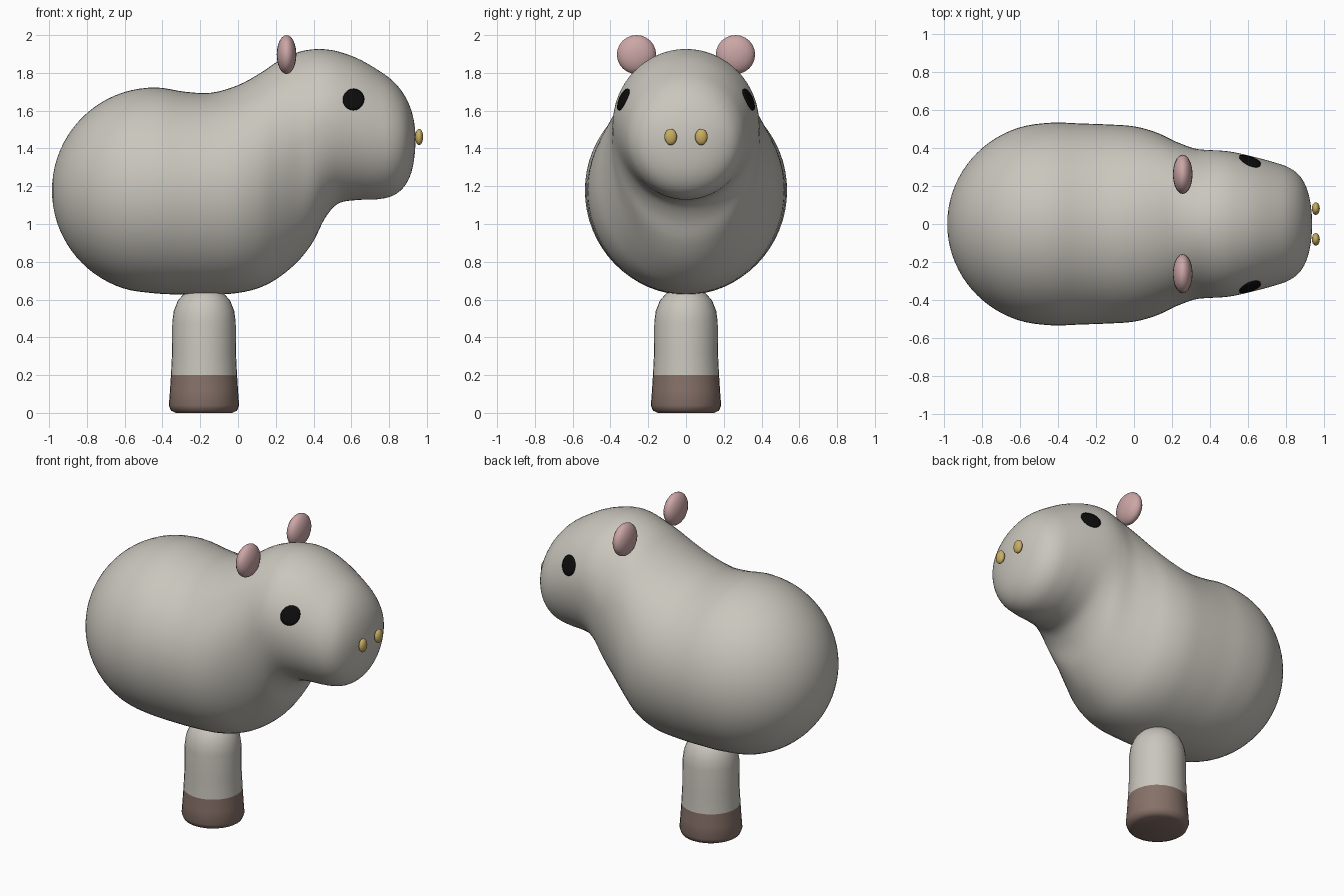
import bpy, bmesh, math
from mathutils import Vector
from mathutils.bvhtree import BVHTree

if "Cube" in bpy.data.objects:
    bpy.data.objects.remove(bpy.data.objects["Cube"])


def material(name, rgb):
    m = bpy.data.materials.new(name)
    m.diffuse_color = (*rgb, 1)
    m.use_nodes = True
    m.node_tree.nodes["Principled BSDF"].inputs["Base Color"].default_value = m.diffuse_color
    return m


GREY = material("warm grey", (0.59, 0.565, 0.51))
BROWN = material("hoof brown", (0.24, 0.165, 0.14))
PINK = material("ear pink", (0.60, 0.38, 0.38))
GOLD = material("nostril gold", (0.58, 0.42, 0.12))
BLACK = material("eye black", (0.004, 0.004, 0.004))


def finish(name, bm, mats, angle=60):
    bmesh.ops.recalc_face_normals(bm, faces=bm.faces)
    me = bpy.data.meshes.new(name)
    bm.to_mesh(me)
    bm.free()
    ob = bpy.data.objects.new(name, me)
    bpy.context.collection.objects.link(ob)
    for m in mats:
        me.materials.append(m)
    bpy.ops.object.select_all(action='DESELECT')
    ob.select_set(True)
    bpy.context.view_layer.objects.active = ob
    bpy.ops.object.shade_smooth_by_angle(angle=math.radians(angle))
    return ob


def skin(bm, rings):
    """Join equal rings with quads; one-vertex rings become poles."""
    faces = []
    for a, b in zip(rings, rings[1:]):
        n = max(len(a), len(b))
        for i in range(n):
            j = (i + 1) % n
            vs = [a[i % len(a)], a[j % len(a)], b[j % len(b)], b[i % len(b)]]
            faces.append(bm.faces.new(list(dict.fromkeys(vs))))
    return faces


# Body and head: egg sections along x -> (x, top, bottom, half width, widest height)
stations = []
for k in range(6):
    t = math.radians(18 * k)
    h = 0.545 * math.sin(t)
    stations.append((-0.44 - 0.545 * math.cos(t), 1.178 + h, 1.178 - h, h * 0.98, 1.178))
stations += [
    (-0.28, 1.70, 0.626, 0.53, 1.178),
    (-0.14, 1.695, 0.626, 0.525, 1.18),
    (0.00, 1.735, 0.635, 0.515, 1.19),
    (0.12, 1.80, 0.665, 0.482, 1.23),
    (0.22, 1.867, 0.72, 0.435, 1.31),
    (0.32, 1.91, 0.805, 0.398, 1.42),
    (0.40, 1.925, 0.91, 0.390, 1.50),
    (0.46, 1.925, 1.03, 0.387, 1.53),
    (0.53, 1.913, 1.108, 0.378, 1.53),
    (0.63, 1.878, 1.127, 0.355, 1.51),
    (0.73, 1.822, 1.13, 0.328, 1.48),
    (0.82, 1.757, 1.15, 0.296, 1.455),
    (0.885, 1.675, 1.205, 0.24, 1.45),
    (0.925, 1.575, 1.30, 0.14, 1.45),
    (0.94, 1.45, 1.45, 0.0, 1.45),
]


def mirrored(s):
    return (s[0], s[2], s[1], -s[3], s[4])


def spline(p, q, r, s, t):
    return [0.5 * (2 * b + (c - a) * t + (2 * a - 5 * b + 4 * c - d) * t * t
                   + (3 * b - a - 3 * c + d) * t ** 3) for a, b, c, d in zip(p, q, r, s)]


pts = [mirrored(stations[1])] + stations + [mirrored(stations[-2])]
STEPS, SEG = 4, 64
sections = [spline(*pts[i:i + 4], k / STEPS)
            for i in range(len(stations) - 1) for k in range(STEPS)]
sections.append(list(stations[-1]))

bm = bmesh.new()
rings = []
for x, top, bot, w, zc in sections:
    if w < 1e-4:
        rings.append([bm.verts.new((x, 0, zc))])
        continue
    ring = []
    for i in range(SEG):
        a = 2 * math.pi * i / SEG
        s = math.sin(a)
        ring.append(bm.verts.new((x, w * math.cos(a),
                                  zc + s * ((top - zc) if s > 0 else (zc - bot)))))
    rings.append(ring)
skin(bm, rings)
bmesh.ops.recalc_face_normals(bm, faces=bm.faces)
surface = BVHTree.FromBMesh(bm)
finish("body", bm, [GREY], 180)

# Single leg with a domed top and a brown hoof
profile = [(0, 0), (0.15, 0), (0.175, 0.012), (0.186, 0.04), (0.18, 0.12), (0.175, 0.20),
           (0.169, 0.32), (0.168, 0.48), (0.16, 0.54), (0.138, 0.595), (0.10, 0.638),
           (0.055, 0.663), (0, 0.67)]
bm = bmesh.new()
rings = []
for r, z in profile:
    n = 32 if r else 1
    rings.append([bm.verts.new((-0.18 + r * math.cos(2 * math.pi * i / n),
                                r * math.sin(2 * math.pi * i / n), z)) for i in range(n)])
for f in skin(bm, rings):
    f.material_index = 1 if f.calc_center_median().z < 0.2 else 0
finish("leg", bm, [GREY, BROWN], 50)


def ellipsoid(name, centre, radii, mat):
    bm = bmesh.new()
    bmesh.ops.create_uvsphere(bm, u_segments=20, v_segments=12, radius=1)
    for v in bm.verts:
        v.co = Vector(c + r * p for c, r, p in zip(centre, radii, v.co))
    return finish(name, bm, [mat], 180)


def eye(name, side):
    """Round patch laid on the side of the head."""
    bm = bmesh.new()
    rings = []
    for r in (0, 0.02, 0.04, 0.056):
        n = 20 if r else 1
        ring = []
        for i in range(n):
            a = 2 * math.pi * i / n
            start = Vector((0.61 + r * math.cos(a), side, 1.657 + r * math.sin(a)))
            hit, normal, _, _ = surface.ray_cast(start, Vector((0, -side, 0)))
            ring.append(bm.verts.new(hit + normal * 0.005))
        rings.append(ring)
    skin(bm, rings)
    ob = finish(name, bm, [BLACK], 180)
    mod = ob.modifiers.new("thickness", 'SOLIDIFY')
    mod.thickness = 0.006
    mod.offset = 0


# Paired head details
for side, label in ((-1, "right"), (1, "left")):
    ellipsoid(label + "_ear", (0.257, side * 0.262, 1.897), (0.052, 0.104, 0.103), PINK)
    ellipsoid(label + "_nostril", (0.959, side * 0.081, 1.461), (0.021, 0.033, 0.043), GOLD)
    eye(label + "_eye", side)
